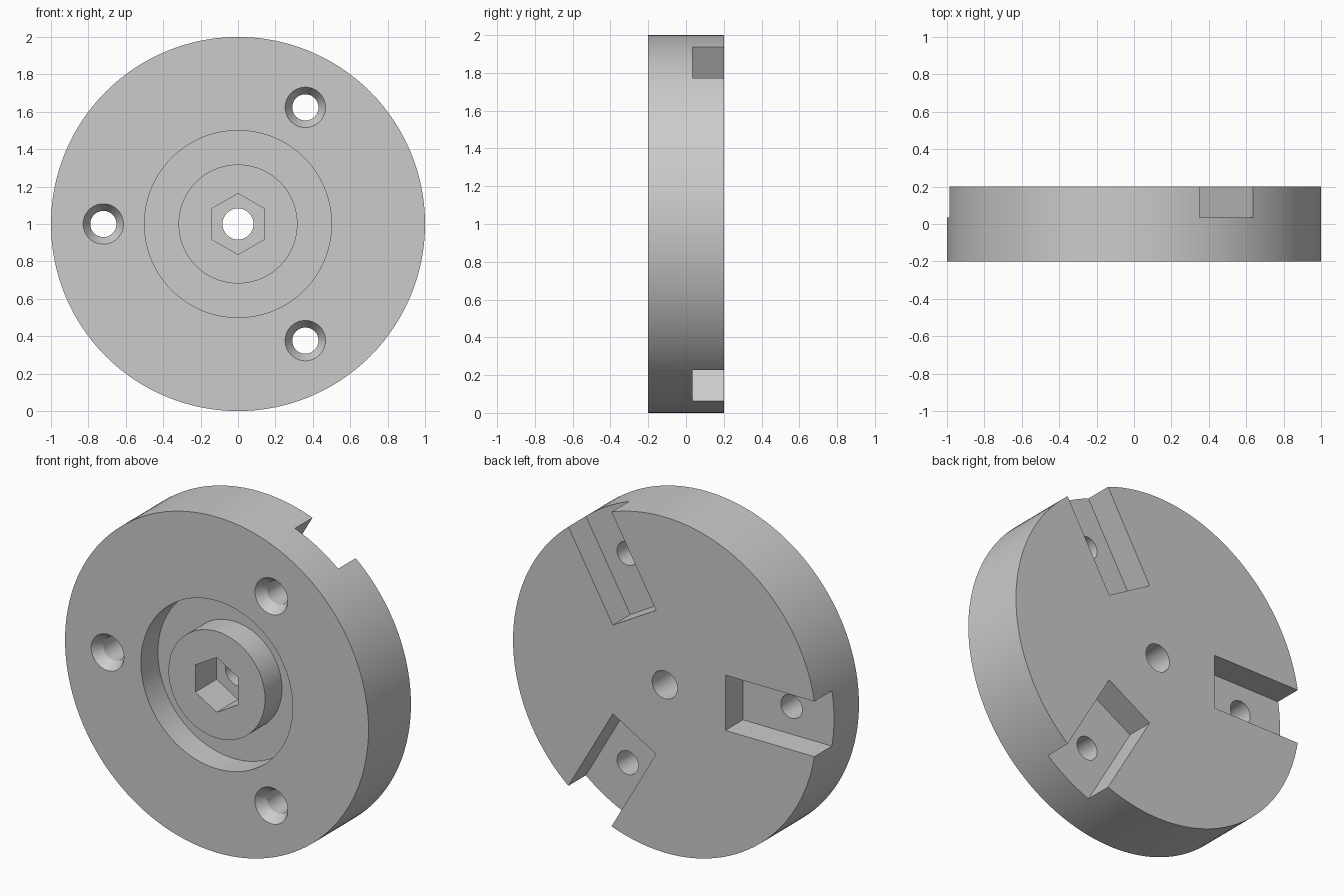
import bpy, bmesh, math
from mathutils import Matrix, Vector

cube = bpy.data.objects.get("Cube")
if cube:
    bpy.data.objects.remove(cube, do_unlink=True)

grey = bpy.data.materials.new("plain grey")
grey.use_nodes = True
COLOUR = (0.6, 0.6, 0.6, 1)
grey.diffuse_color = COLOUR
grey.node_tree.nodes["Principled BSDF"].inputs["Base Color"].default_value = COLOUR

CENTRE = Vector((0, 0, 1))
FRONT, BACK = -0.2, 0.2


def make_object(name, bm):
    bmesh.ops.recalc_face_normals(bm, faces=bm.faces)
    mesh = bpy.data.meshes.new(name)
    bm.to_mesh(mesh)
    bm.free()
    mesh.materials.append(grey)
    obj = bpy.data.objects.new(name, mesh)
    bpy.context.collection.objects.link(obj)
    return obj


def lathe(name, profile, centre, steps=128, start=0.0):
    """Turn a closed (radius, y) profile around the y direction."""
    bm = bmesh.new()
    rings = []
    for i in range(steps):
        a = start + math.tau * i / steps
        rings.append([bm.verts.new(centre + Vector((r * math.cos(a), y, r * math.sin(a))))
                      for r, y in profile])
    n = len(profile)
    for i in range(steps):
        p, q = rings[i], rings[(i + 1) % steps]
        for j in range(n):
            k = (j + 1) % n
            bm.faces.new((p[j], p[k], q[k], q[j]))
    return make_object(name, bm)


def plug(name, profile, centre, steps=64, start=0.0):
    """Solid stack of rings with flat end caps."""
    bm = bmesh.new()
    rings = [[bm.verts.new(centre + Vector((r * math.cos(start + math.tau * i / steps), y,
                                            r * math.sin(start + math.tau * i / steps))))
              for i in range(steps)] for r, y in profile]
    for p, q in zip(rings, rings[1:]):
        for i in range(steps):
            k = (i + 1) % steps
            bm.faces.new((p[i], p[k], q[k], q[i]))
    bm.faces.new(rings[0])
    bm.faces.new(rings[-1])
    return make_object(name, bm)


def slot_block(name, angle):
    """Radial box that cuts a slot into the back face."""
    bm = bmesh.new()
    bmesh.ops.create_cube(bm, size=1)
    inner, outer, floor, top = 0.4, 1.2, 0.035, 0.4
    shape = (Matrix.Translation(CENTRE) @ Matrix.Rotation(-angle, 4, 'Y')
             @ Matrix.Translation(((inner + outer) / 2, (floor + top) / 2, 0))
             @ Matrix.Diagonal((outer - inner, top - floor, 0.329, 1)))
    bmesh.ops.transform(bm, matrix=shape, verts=bm.verts)
    return make_object(name, bm)


# Disc with centre bore, raised hub and ring groove
disc = lathe("disc_body", [(0.083, FRONT), (0.318, FRONT), (0.318, -0.04), (0.5, -0.04),
                           (0.5, FRONT), (1, FRONT), (1, BACK), (0.083, BACK)], CENTRE)

# Hexagonal socket in the hub
cutters = [plug("hex_socket_cutter", [(0.163, -0.3), (0.163, 0.0)], CENTRE, 6, math.pi / 6)]

# Three back slots, each with a countersunk screw hole
for degrees in (60, 180, 300):
    a = math.radians(degrees)
    cutters.append(slot_block("slot_cutter", a))
    spot = CENTRE + 0.72 * Vector((math.cos(a), 0, math.sin(a)))
    cutters.append(plug("screw_hole_cutter", [(0.108, -0.3), (0.108, FRONT), (0.07, FRONT + 0.06),
                                              (0.07, 0.3)], spot))

bpy.context.view_layer.objects.active = disc
for cutter in cutters:
    cut = disc.modifiers.new(cutter.name, 'BOOLEAN')
    cut.operation = 'DIFFERENCE'
    cut.solver = 'EXACT'
    cut.object = cutter
    bpy.ops.object.modifier_apply(modifier=cut.name)
    bpy.data.objects.remove(cutter, do_unlink=True)

bpy.ops.object.select_all(action='DESELECT')
disc.select_set(True)
bpy.ops.object.shade_smooth_by_angle(angle=math.radians(25))
